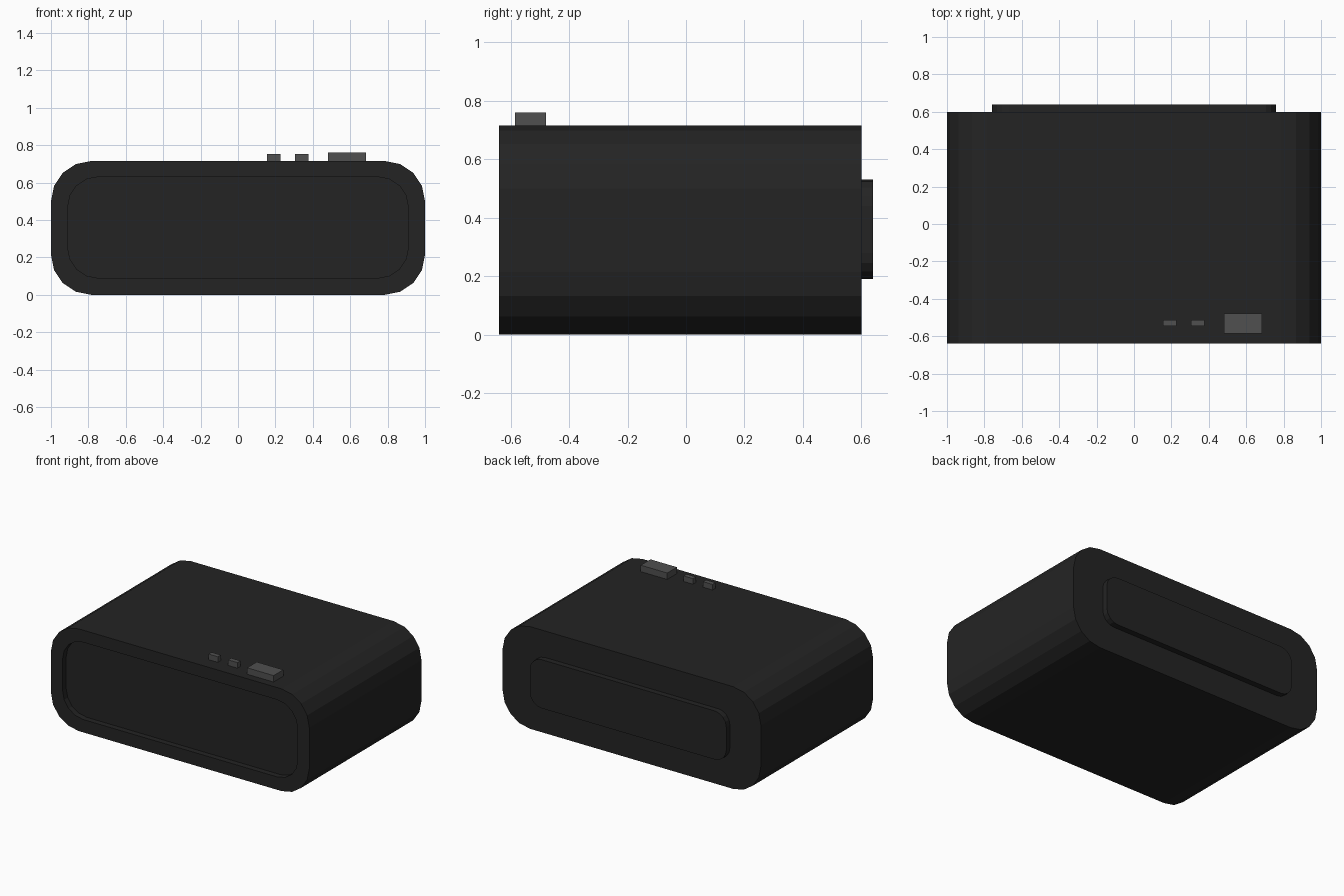
import bpy, bmesh, math

if "Cube" in bpy.data.objects:
    bpy.data.objects.remove(bpy.data.objects["Cube"])


def material(name, v):
    m = bpy.data.materials.new(name)
    m.diffuse_color = (v, v, v, 1)
    m.use_nodes = True
    m.node_tree.nodes["Principled BSDF"].inputs["Base Color"].default_value = m.diffuse_color
    return m


BLACK = material("matte black", 0.0175)
GREY = material("button grey", 0.08)


def rounded_loop(bm, half_w, z0, z1, r, y, seg=4):
    """Rounded rectangle of verts in the xz plane at depth y."""
    verts = []
    corners = [(half_w - r, z1 - r), (-half_w + r, z1 - r),
               (-half_w + r, z0 + r), (half_w - r, z0 + r)]
    for q, (cx, cz) in enumerate(corners):
        for i in range(seg + 1):
            a = math.pi / 2 * (q + i / seg)
            verts.append(bm.verts.new((cx + r * math.cos(a), y, cz + r * math.sin(a))))
    return verts


def loft(name, sections, mat):
    """Skin between consecutive rounded rectangles, capping both ends."""
    bm = bmesh.new()
    loops = [rounded_loop(bm, *s) for s in sections]
    n = len(loops[0])
    for a, b in zip(loops, loops[1:]):
        for i in range(n):
            j = (i + 1) % n
            bm.faces.new((a[i], a[j], b[j], b[i]))
    bm.faces.new(loops[0])
    bm.faces.new(loops[-1])
    bmesh.ops.recalc_face_normals(bm, faces=bm.faces)
    me = bpy.data.meshes.new(name)
    bm.to_mesh(me)
    bm.free()
    me.materials.append(mat)
    ob = bpy.data.objects.new(name, me)
    bpy.context.collection.objects.link(ob)


def box(name, x0, x1, y0, y1, z0, z1, mat):
    bpy.ops.mesh.primitive_cube_add(size=1, location=((x0 + x1) / 2, (y0 + y1) / 2, (z0 + z1) / 2))
    ob = bpy.context.object
    ob.name = name
    ob.scale = (x1 - x0, y1 - y0, z1 - z0)
    ob.data.materials.append(mat)


# Casing with a shallow recessed front panel
loft("casing", [
    (0.91, 0.09, 0.63, 0.16, -0.60),
    (0.91, 0.09, 0.63, 0.16, -0.64),
    (1.0, 0.0, 0.715, 0.215, -0.64),
    (1.0, 0.0, 0.715, 0.215, 0.60),
], BLACK)

# Raised plate on the back
loft("back_plate", [
    (0.76, 0.19, 0.53, 0.09, 0.59),
    (0.76, 0.19, 0.53, 0.09, 0.64),
], BLACK)

# Buttons on top
for i, x in enumerate((0.19, 0.342)):
    box(f"small_button_{i + 1}", x - 0.036, x + 0.036, -0.546, -0.513, 0.70, 0.754, GREY)
box("large_button", 0.48, 0.685, -0.585, -0.478, 0.70, 0.76, GREY)
